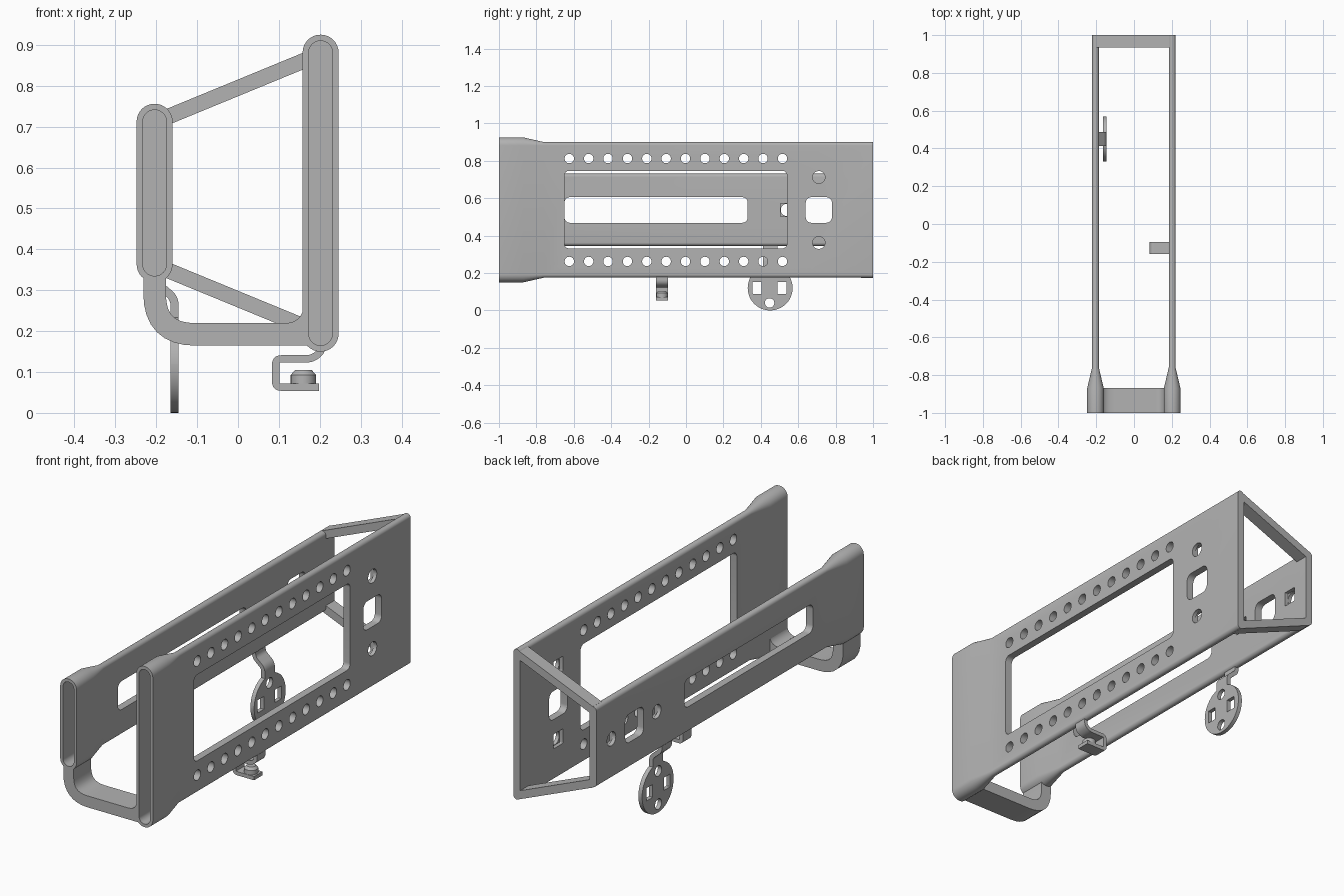
import bpy, bmesh
from math import cos, sin, pi, radians
from mathutils import Vector

if "Cube" in bpy.data.objects:
    bpy.data.objects.remove(bpy.data.objects["Cube"], do_unlink=True)

grey = bpy.data.materials.new("plain grey")
grey.use_nodes = True
grey.diffuse_color = (0.45, 0.45, 0.45, 1)
grey.node_tree.nodes["Principled BSDF"].inputs["Base Color"].default_value = (0.45, 0.45, 0.45, 1)


def finish(name, bm):
    bmesh.ops.recalc_face_normals(bm, faces=bm.faces)
    mesh = bpy.data.meshes.new(name)
    bm.to_mesh(mesh)
    bm.free()
    mesh.materials.append(grey)
    ob = bpy.data.objects.new(name, mesh)
    bpy.context.collection.objects.link(ob)
    return ob


def loft(name, rings):
    """Skin a list of equal 3D rings and cap both ends."""
    bm = bmesh.new()
    loops = [[bm.verts.new(p) for p in ring] for ring in rings]
    n = len(loops[0])
    for a, b in zip(loops, loops[1:]):
        for i in range(n):
            j = (i + 1) % n
            bm.faces.new((a[i], a[j], b[j], b[i]))
    bm.faces.new(loops[0])
    bm.faces.new(loops[-1])
    return finish(name, bm)


def prism(name, pts, axis, start, end):
    """Extrude a 2D outline along x (outline in y, z) or y (outline in x, z)."""
    place = {"x": lambda t, u, v: (t, u, v), "y": lambda t, u, v: (u, t, v)}[axis]
    return loft(name, [[place(t, u, v) for u, v in pts] for t in (start, end)])


def rounded(cu, cv, w, h, r, seg=8):
    """Rounded rectangle outline; r = w / 2 gives a slot or circle."""
    pts = []
    for k, (su, sv) in enumerate(((1, 1), (-1, 1), (-1, -1), (1, -1))):
        for i in range(seg + 1):
            a = (k + i / seg) * pi / 2
            p = (cu + su * (w / 2 - r) + r * cos(a), cv + sv * (h / 2 - r) + r * sin(a))
            if not pts or (Vector(p) - Vector(pts[-1])).length > 1e-5:
                pts.append(p)
    if (Vector(pts[0]) - Vector(pts[-1])).length < 1e-5:
        pts.pop()
    return pts


def band(path, thick, r, seg=8):
    """Outline of a bent strip following a path with rounded corners."""
    path = [Vector(p) for p in path]
    line = [path[0]]
    for a, b, c in zip(path, path[1:], path[2:]):
        p, q = b + (a - b).normalized() * r, b + (c - b).normalized() * r
        line += [p * (1 - t) ** 2 + 2 * b * t * (1 - t) + q * t * t
                 for t in (i / seg for i in range(seg + 1))]
    line.append(path[-1])
    left, right = [], []
    for i, p in enumerate(line):
        d = (line[min(i + 1, len(line) - 1)] - line[max(i - 1, 0)]).normalized()
        n = Vector((-d.y, d.x)) * thick / 2
        left.append(p + n)
        right.append(p - n)
    return left + right[::-1]


def cut(ob, cutters):
    for c in cutters:
        mod = ob.modifiers.new("cut", "BOOLEAN")
        mod.operation, mod.solver, mod.object = "DIFFERENCE", "EXACT", c
    bpy.context.view_layer.update()
    mesh = bpy.data.meshes.new_from_object(ob.evaluated_get(bpy.context.evaluated_depsgraph_get()))
    ob.modifiers.clear()
    ob.data = mesh
    for c in cutters:
        bpy.data.objects.remove(c, do_unlink=True)


def side_panel(name, x, z0, z1):
    """Thin plate with a swollen front end and a recess in its front face."""
    zc, h = (z0 + z1) / 2, z1 - z0
    rings = []
    for y, w, grow, inset in ((-0.88, 0.088, 0.05, 0.03), (-1, 0.088, 0.05, 0.03),
                              (-1, 0.088, 0.05, 0), (-0.87, 0.088, 0.05, 0),
                              (-0.76, 0.036, 0, 0), (1, 0.036, 0, 0)):
        w -= inset
        rings.append([(u, y, v) for u, v in rounded(x, zc, w, h + grow - inset, w / 2 - 0.0005)])
    return loft(name, rings)


def through(x, y, z, w, h, r):
    return prism("cutter", rounded(y, z, w, h, r), "x", x - 0.1, x + 0.1)


def nut_pocket(x, y, z):
    inward = -0.1 if x > 0 else 0.1
    return prism("cutter", rounded(y, z, 0.07, 0.07, 0.004), "x", x, x + inward)


# Tall plate: window, two rows of holes, square port and two bolt holes
tall_x, low_x = 0.202, -0.204
tall = side_panel("tall_side_panel", tall_x, 0.175, 0.90)
cutters = [through(tall_x, -0.055, 0.539, 1.19, 0.415, 0.025),
           through(tall_x, 0.71, 0.537, 0.14, 0.137, 0.03)]
for i in range(12):
    for z in (0.262, 0.812):
        cutters.append(through(tall_x, -0.624 + i * 0.1036, z, 0.05, 0.05, 0.0245))
for z in (0.362, 0.712):
    cutters += [through(tall_x, 0.71, z, 0.066, 0.066, 0.0325), nut_pocket(tall_x, 0.71, z)]
cut(tall, cutters)

# Low plate: long slot, square port and two bolt holes
low = side_panel("low_side_panel", low_x, 0.345, 0.731)
cutters = [through(low_x, -0.16, 0.537, 0.98, 0.137, 0.03),
           through(low_x, 0.71, 0.537, 0.14, 0.137, 0.03)]
for y in (0.54, 0.885):
    cutters += [through(low_x, y, 0.537, 0.066, 0.066, 0.0325), nut_pocket(low_x, y, 0.537)]
cut(low, cutters)

# Rear sloping bars joining the plates
for name, za, zb in (("rear_top_bar", 0.711, 0.878), ("rear_bottom_bar", 0.362, 0.195)):
    d = 0.0205
    prism(name, [(low_x, za - d), (tall_x, zb - d), (tall_x, zb + d), (low_x, za + d)], "y", 0.935, 1)

# Front bent bracket under the swollen ends, with a fillet at the tall plate
prism("front_bracket", band([(low_x, 0.334), (low_x, 0.192), (0.172, 0.192)], 0.055, 0.1),
      "y", -1, -0.867)
arc = [(0.12 + 0.04 * sin(a), 0.26 - 0.04 * cos(a)) for a in (i * pi / 16 for i in range(9))]
prism("bracket_fillet", arc + [(0.168, 0.26), (0.168, 0.215), (0.12, 0.215)], "y", -1, -0.867)

# Hanging disc with its bent stem
disc = prism("hanging_disc", rounded(0.45, 0.12, 0.24, 0.24, 0.1195, 12), "x", -0.165, -0.145)
cut(disc, [through(-0.155, y, 0.12, 0.048, 0.062, 0.002) for y in (0.38, 0.513)]
    + [through(-0.155, 0.447, z, 0.05, 0.05, 0.0245) for z in (0.04, 0.2)])
prism("disc_stem", band([(low_x, 0.36), (low_x, 0.322), (-0.155, 0.28), (-0.155, 0.232)], 0.02, 0.018),
      "y", 0.412, 0.488)

# Hook clip below the tall plate and its button
prism("hook_clip", band([(0.205, 0.185), (0.205, 0.15), (0.18, 0.132), (0.092, 0.132),
                         (0.092, 0.063), (0.198, 0.063)], 0.018, 0.014), "y", -0.16, -0.096)
rings = []
for z, r in ((0.07, 0.031), (0.093, 0.031), (0.105, 0.02)):
    rings.append([(0.16 + r * cos(i * pi / 16), -0.128 + r * sin(i * pi / 16), z) for i in range(32)])
loft("hook_button", rings)

# Smooth shading with sharp edges kept
bpy.ops.object.select_all(action="DESELECT")
for ob in bpy.context.scene.objects:
    if ob.type == "MESH":
        ob.select_set(True)
        bpy.context.view_layer.objects.active = ob
bpy.ops.object.shade_smooth_by_angle(angle=radians(30))
